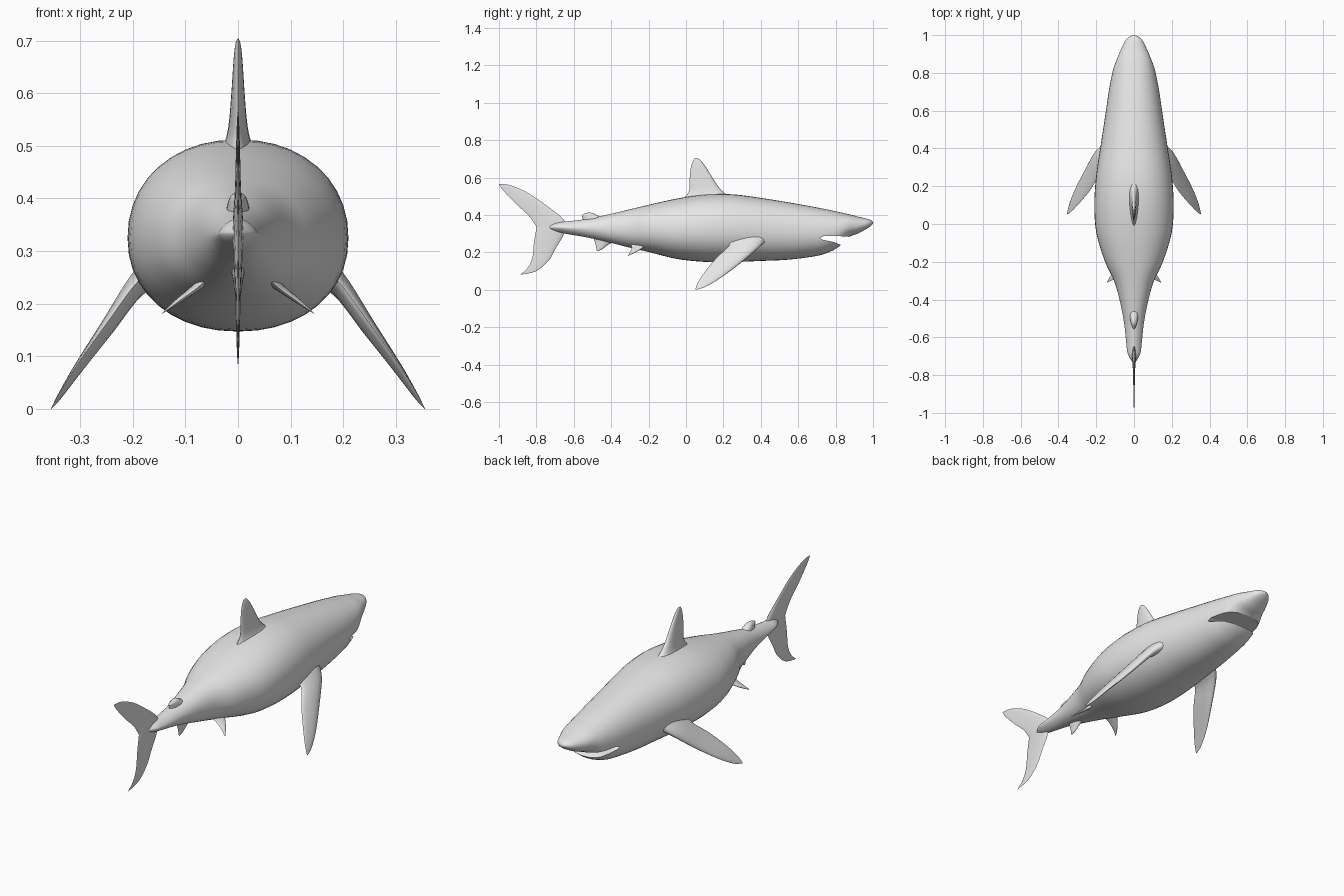
import bpy, bmesh, math
from mathutils import Vector

grey = bpy.data.materials.new("shark grey")
grey.diffuse_color = (0.8, 0.8, 0.8, 1)


def smooth_rows(rows, steps):
    """Catmull-Rom interpolation through rows of numbers."""
    rows = [tuple(r) for r in rows]
    pts = [rows[0]] + rows + [rows[-1]]
    out = []
    for i in range(1, len(pts) - 2):
        for s in range(steps):
            t = s / steps
            out.append([0.5 * (2 * b + (c - a) * t + (2 * a - 5 * b + 4 * c - d) * t * t
                               + (3 * b - a - 3 * c + d) * t ** 3)
                        for a, b, c, d in zip(*pts[i - 1:i + 3])])
    out.append(list(rows[-1]))
    return out


def loft(name, rings):
    """Closed skin over equal-sized rings, capped at both ends."""
    bm = bmesh.new()
    loops = [[bm.verts.new(p) for p in ring] for ring in rings]
    n = len(loops[0])
    for a, b in zip(loops, loops[1:]):
        for i in range(n):
            j = (i + 1) % n
            bm.faces.new((a[i], a[j], b[j], b[i]))
    bm.faces.new(loops[0])
    bm.faces.new(loops[-1])
    bmesh.ops.remove_doubles(bm, verts=bm.verts, dist=0.0002)
    bmesh.ops.recalc_face_normals(bm, faces=bm.faces)
    me = bpy.data.meshes.new(name)
    bm.to_mesh(me)
    bm.free()
    me.materials.append(grey)
    ob = bpy.data.objects.new(name, me)
    bpy.context.collection.objects.link(ob)
    return ob


def shade(ob, degrees=50):
    bpy.ops.object.select_all(action='DESELECT')
    ob.select_set(True)
    bpy.context.view_layer.objects.active = ob
    bpy.ops.object.shade_smooth_by_angle(angle=math.radians(degrees))


def fin(name, rows, normal, sides=(1,)):
    """Foil between leading and trailing edges; row = lead xyz, trail xyz, half thickness."""
    rings = []
    for r in smooth_rows(rows, 5):
        lead, trail, half = Vector(r[:3]), Vector(r[3:6]), max(r[6], 0)
        ring = []
        for k in range(16):
            t = 2 * math.pi * k / 16
            c = (1 + math.cos(t)) / 2
            ring.append(trail.lerp(lead, c) + normal * half * math.sin(t) * (0.6 + 0.6 * c))
        rings.append(ring)
    for s in sides:
        label = name if len(sides) == 1 else ("right_" if s > 0 else "left_") + name
        shade(loft(label, [[(p.x * s, p.y, p.z) for p in ring] for ring in rings]), 70)


def median_fin(name, rows):
    fin(name, [(0, a, b, 0, c, d, h) for a, b, c, d, h in rows], Vector((1, 0, 0)))


# Body: y, half width, top, bottom
stations = [
    (1.0, 0.0, 0.358, 0.355), (0.993, 0.022, 0.369, 0.346), (0.97, 0.046, 0.379, 0.328),
    (0.92, 0.071, 0.391, 0.301), (0.87, 0.092, 0.404, 0.281), (0.82, 0.110, 0.415, 0.232),
    (0.77, 0.121, 0.426, 0.203), (0.7, 0.134, 0.440, 0.181), (0.55, 0.156, 0.467, 0.161),
    (0.4, 0.179, 0.491, 0.154), (0.25, 0.201, 0.510, 0.148), (0.1, 0.210, 0.509, 0.149),
    (-0.05, 0.199, 0.487, 0.165), (-0.2, 0.153, 0.454, 0.202), (-0.3, 0.106, 0.430, 0.225),
    (-0.4, 0.077, 0.406, 0.250), (-0.52, 0.053, 0.380, 0.278), (-0.63, 0.041, 0.366, 0.297),
    (-0.69, 0.032, 0.360, 0.309), (-0.74, 0.003, 0.340, 0.328)]
rings = []
for y, w, top, bottom in smooth_rows(stations, 4):
    # fuller in the middle, pinched to side keels near the tail
    power = 2 / (2.15 - 0.65 * min(1, max(0, (-y - 0.4) / 0.25)))
    mid, h = (top + bottom) / 2 - 0.004 * w / 0.2, (top - bottom) / 2
    ring = []
    for k in range(40):
        t = 2 * math.pi * k / 40
        c, s = math.cos(t), math.sin(t)
        z = math.copysign(abs(s) ** power, s)
        height = top - mid if s > 0 else mid - bottom
        ring.append((math.copysign(abs(c) ** power, c) * max(w, 0), y, mid + height * z))
    rings.append(ring)
body = loft("body", rings)

# Open mouth between snout and lower jaw
slot = [(0.715, 0.277), (0.735, 0.286), (0.78, 0.287), (0.83, 0.286), (0.868, 0.284),
        (0.885, 0.25), (0.86, 0.22), (0.825, 0.241), (0.79, 0.255), (0.75, 0.263), (0.725, 0.269)]
cutter = loft("mouth_cutter", [[(x, y, z) for y, z in slot] for x in (-0.3, 0.3)])
cutter.hide_render = True
cut = body.modifiers.new("mouth", 'BOOLEAN')
cut.operation = 'DIFFERENCE'
cut.solver = 'EXACT'
cut.object = cutter
bpy.context.view_layer.objects.active = body
bpy.ops.object.modifier_apply(modifier=cut.name)
bpy.data.objects.remove(cutter)
shade(body, 45)

# Midline fins: lead y, lead z, trail y, trail z, half thickness
median_fin("dorsal_fin", [
    (0.25, 0.490, -0.04, 0.470, 0.040), (0.205, 0.518, 0.0, 0.503, 0.025),
    (0.17, 0.555, 0.018, 0.535, 0.018), (0.135, 0.61, 0.02, 0.60, 0.013),
    (0.10, 0.665, 0.027, 0.66, 0.009), (0.075, 0.695, 0.04, 0.695, 0.005),
    (0.055, 0.705, 0.05, 0.705, 0.0)])
median_fin("second_dorsal_fin", [
    (-0.43, 0.375, -0.55, 0.355, 0.026), (-0.475, 0.398, -0.553, 0.385, 0.020),
    (-0.495, 0.409, -0.557, 0.397, 0.014), (-0.52, 0.413, -0.54, 0.409, 0.002)])
median_fin("anal_fin", [
    (-0.38, 0.26, -0.50, 0.285, 0.015), (-0.42, 0.238, -0.487, 0.255, 0.010),
    (-0.447, 0.217, -0.480, 0.227, 0.006), (-0.472, 0.206, -0.477, 0.207, 0.0)])
median_fin("tail_fin", [
    (-1.0, 0.566, -1.0, 0.562, 0.0), (-0.94, 0.559, -0.972, 0.525, 0.002),
    (-0.84, 0.515, -0.905, 0.455, 0.004), (-0.725, 0.435, -0.84, 0.395, 0.006),
    (-0.65, 0.370, -0.80, 0.337, 0.010), (-0.65, 0.305, -0.80, 0.330, 0.010),
    (-0.70, 0.215, -0.813, 0.250, 0.006), (-0.735, 0.155, -0.822, 0.170, 0.004),
    (-0.80, 0.10, -0.848, 0.115, 0.002), (-0.885, 0.08, -0.885, 0.083, 0.0)])

# Paired fins
fin("pectoral_fin", [
    (0.15, 0.43, 0.265, 0.15, 0.22, 0.28, 0.035), (0.200, 0.385, 0.222, 0.195, 0.23, 0.237, 0.021),
    (0.255, 0.29, 0.141, 0.242, 0.165, 0.173, 0.015), (0.310, 0.185, 0.063, 0.298, 0.10, 0.095, 0.009),
    (0.342, 0.105, 0.016, 0.336, 0.062, 0.036, 0.004), (0.355, 0.052, 0.0, 0.355, 0.05, 0.002, 0.0)],
    Vector((0.82, 0.08, 0.56)).normalized(), (1, -1))
fin("pelvic_fin", [
    (0.06, -0.18, 0.250, 0.055, -0.30, 0.250, 0.014), (0.085, -0.225, 0.228, 0.08, -0.29, 0.228, 0.008),
    (0.118, -0.265, 0.203, 0.112, -0.297, 0.205, 0.005), (0.145, -0.310, 0.181, 0.144, -0.311, 0.181, 0.0)],
    Vector((0.5, 0.0, 0.85)).normalized(), (1, -1))
